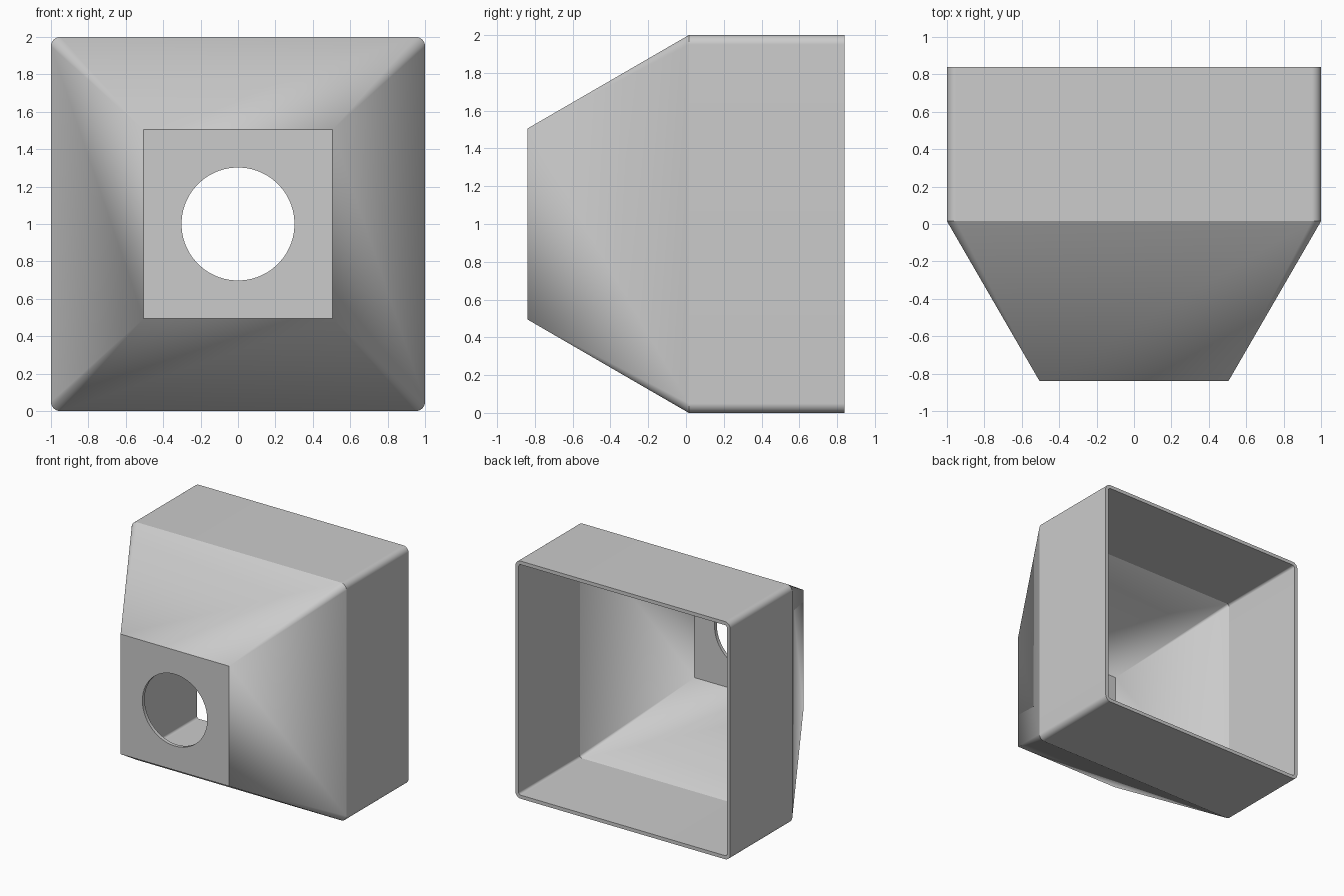
import bpy, bmesh, math

cube = bpy.data.objects.get("Cube")
if cube:
    bpy.data.objects.remove(cube, do_unlink=True)

grey = bpy.data.materials.new("plain grey")
grey.use_nodes = True
colour = (0.6, 0.6, 0.6, 1)
grey.diffuse_color = colour
grey.node_tree.nodes["Principled BSDF"].inputs["Base Color"].default_value = colour

STEPS = 16  # points in each quarter of a ring
MID_Z = 1.0


def ring(bm, y, half, radius, spread=90):
    """Rounded square across the y axis; a circle when half equals radius."""
    verts = []
    for corner in range(4):
        middle = math.radians(45 + 90 * corner)
        cx = math.copysign(half - radius, math.cos(middle))
        cz = math.copysign(half - radius, math.sin(middle))
        for i in range(STEPS):
            a = middle + math.radians(spread) * (i / (STEPS - 1) - 0.5)
            verts.append(bm.verts.new((cx + radius * math.cos(a), y,
                                       MID_Z + cz + radius * math.sin(a))))
    return verts


# Hollow hood: outer skin, front plate with round hole, inner skin, back rim
bm = bmesh.new()
even = 90 * (STEPS - 1) / STEPS
rings = [
    ring(bm, 0.84, 1.0, 0.05),
    ring(bm, 0.015, 1.0, 0.05),
    ring(bm, -0.84, 0.505, 0.0),
    ring(bm, -0.84, 0.302, 0.302, even),
    ring(bm, -0.81, 0.302, 0.302, even),
    ring(bm, -0.81, 0.487, 0.0),
    ring(bm, 0.027, 0.97, 0.02),
    ring(bm, 0.84, 0.97, 0.02),
]
count = 4 * STEPS
for a, b in zip(rings, rings[1:] + rings[:1]):
    for i in range(count):
        j = (i + 1) % count
        bm.faces.new((a[i], a[j], b[j], b[i]))
bmesh.ops.remove_doubles(bm, verts=bm.verts, dist=0.0001)
bmesh.ops.recalc_face_normals(bm, faces=bm.faces)

mesh = bpy.data.meshes.new("hood_shell")
bm.to_mesh(mesh)
bm.free()
mesh.materials.append(grey)
hood = bpy.data.objects.new("hood_shell", mesh)
bpy.context.collection.objects.link(hood)

bpy.ops.object.select_all(action='DESELECT')
hood.select_set(True)
bpy.context.view_layer.objects.active = hood
bpy.ops.object.shade_smooth_by_angle(angle=math.radians(22))
